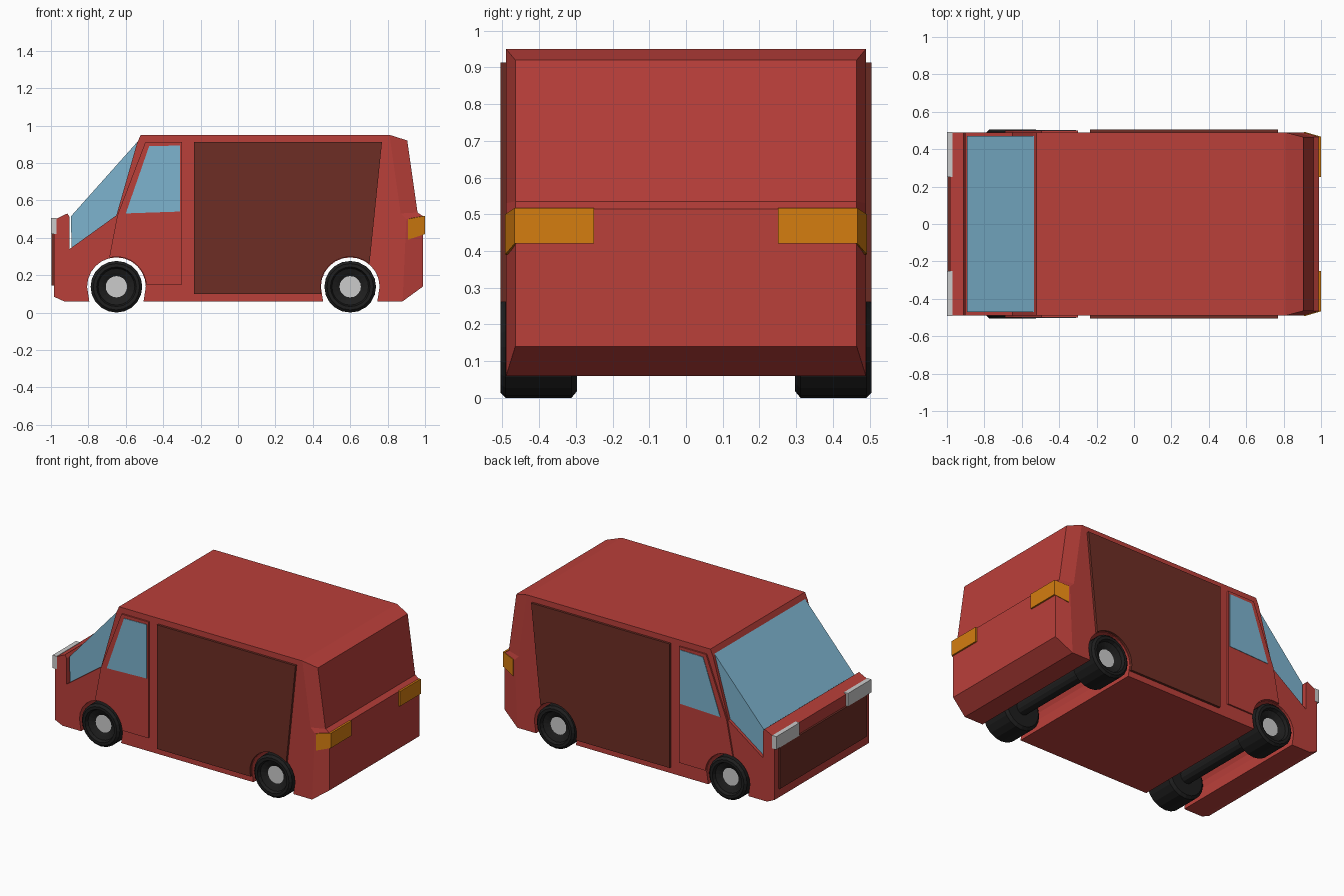
import bpy, bmesh, math

if "Cube" in bpy.data.objects:
    bpy.data.objects.remove(bpy.data.objects["Cube"])


def material(name, r, g, b):
    m = bpy.data.materials.new(name)
    m.diffuse_color = (r, g, b, 1)
    m.use_nodes = True
    m.node_tree.nodes["Principled BSDF"].inputs["Base Color"].default_value = m.diffuse_color
    return m


RED = material("red paint", 0.49, 0.05, 0.042)
BROWN = material("dark brown", 0.155, 0.027, 0.018)
GLASS = material("blue glass", 0.205, 0.456, 0.624)
ORANGE = material("orange", 0.66, 0.205, 0.005)
BLACK = material("black rubber", 0.013, 0.013, 0.013)
GREY = material("light grey", 0.6, 0.6, 0.6)


def finish(name, bm, *mats):
    bmesh.ops.recalc_face_normals(bm, faces=bm.faces)
    me = bpy.data.meshes.new(name)
    bm.to_mesh(me)
    bm.free()
    for m in mats:
        me.materials.append(m)
    ob = bpy.data.objects.new(name, me)
    bpy.context.collection.objects.link(ob)
    return ob


def loft(bm, a, b, caps=True):
    """Join two matching loops of points into a closed solid."""
    va = [bm.verts.new(p) for p in a]
    vb = [bm.verts.new(p) for p in b]
    n = len(va)
    for i in range(n):
        j = (i + 1) % n
        bm.faces.new((va[i], va[j], vb[j], vb[i]))
    if caps:
        bm.faces.new(va)
        bm.faces.new(vb[::-1])


def prism(name, profile, y0, y1, mat):
    """Extrude an x/z profile from y0 to y1."""
    bm = bmesh.new()
    loft(bm, [(x, y0, z) for x, z in profile], [(x, y1, z) for x, z in profile])
    return finish(name, bm, mat)


def box(name, x0, x1, y0, y1, z0, z1, mat):
    return prism(name, [(x0, z0), (x1, z0), (x1, z1), (x0, z1)], y0, y1, mat)


def arch(cx, r, a0, a1, n=12):
    """Points of a wheel arch from angle a0 to a1 in degrees."""
    angles = [math.radians(a0 + (a1 - a0) * i / n) for i in range(n + 1)]
    return [(cx + r * math.cos(t), WZ + r * math.sin(t)) for t in angles]


WX, WZ, R = (-0.65, 0.6), 0.138, 0.138     # wheel centres and radius

# Body shell: side profile with see-through wheel arches
front = [(0.81, 0.95), (-0.52, 0.95), (-0.54, 0.905), (-0.65, 0.52), (-0.9, 0.34),
         (-0.9, 0.51), (-0.912, 0.53), (-0.985, 0.495), (-0.985, 0.085), (-0.93, 0.06)]
for cx in WX:
    front += [(cx - 0.145, 0.06)] + arch(cx, 0.157, 180, 0) + [(cx + 0.145, 0.06)]
rear = [(0.88, 0.06), (0.9, 0.5), (0.87, 0.53)]
profile = front + rear
# Tapered tail: inset points further back
tail = [(0.905, 0.92), (0.99, 0.14), (0.99, 0.515), (0.96, 0.535)]

bm = bmesh.new()
sides, tails = [], []
for s in (1, -1):
    sides.append([bm.verts.new((x, s * 0.49, z)) for x, z in profile])
    tails.append([bm.verts.new((x, s * 0.465, z)) for x, z in tail])
    bm.faces.new(sides[-1])
n = len(front)
for i in range(n):                          # roof, front and underside strip
    bm.faces.new((sides[0][i], sides[0][i + 1], sides[1][i + 1], sides[1][i]))
rims = [[v[0]] + v[n:] for v in sides]
for rim, cap in zip(rims, tails):           # slanted rear corners
    for i in (1, 2, 3):
        j = (i + 1) % 4
        bm.faces.new((rim[i], rim[j], cap[j], cap[i]))
for i in (1, 2, 3):                         # rear faces
    j = (i + 1) % 4
    bm.faces.new((tails[0][i], tails[0][j], tails[1][j], tails[1][i]))
for i in (0, 1):                            # roof and bottom bevels
    bm.faces.new((rims[0][i], rims[1][i], tails[1][i], tails[0][i]))
finish("body", bm, RED)

# Wrap-around windscreen
prism("windscreen", [(-0.527, 0.925), (-0.64, 0.52), (-0.89, 0.335), (-0.893, 0.515)],
      -0.47, 0.47, GLASS)

# Front grille
box("grille", -0.997, -0.98, -0.45, 0.45, 0.145, 0.42, BROWN)

door = (arch(-0.65, 0.16, 104, 4) +
        [(-0.3, 0.15), (-0.3, 0.912), (-0.495, 0.912), (-0.645, 0.52)])
window = [(-0.6, 0.53), (-0.475, 0.89), (-0.31, 0.893), (-0.31, 0.54)]
panel = (arch(0.6, 0.16, 194, 50) +
         [(0.77, 0.913), (-0.235, 0.913), (-0.235, 0.1)])

# Lathe section of a wheel: distance out along y, radius
section = [(0.465, 0.057), (0.475, 0.075), (0.485, 0.098), (0.505, 0.106), (0.505, 0.124),
           (0.492, R), (0.312, R), (0.297, 0.12)]
SEG = 20

for s, side in ((1, "left"), (-1, "right")):
    # Door, door window and cargo panel
    prism(side + "_door", door, s * 0.48, s * 0.5, RED)
    prism(side + "_door_window", window, s * 0.495, s * 0.503, GLASS)
    prism(side + "_side_panel", panel, s * 0.48, s * 0.505, BROWN)

    # Headlight
    box(side + "_headlight", -1.0, -0.97, s * 0.25, s * 0.492, 0.42, 0.505, GREY)

    # Tail light wrapping the rear corner, dropping toward the side
    plan = [(1.0, 0.25), (1.0, 0.467), (0.91, 0.493), (0.91, 0.478), (0.975, 0.455), (0.975, 0.25)]
    bm = bmesh.new()
    loft(bm, [(x, s * y, 0.42 if x > 0.95 else 0.39) for x, y in plan],
         [(x, s * y, 0.517 if x > 0.95 else 0.5) for x, y in plan])
    finish(side + "_tail_light", bm, ORANGE)

    # Wheels with a recessed grey hub
    for cx, end in zip(WX, ("front", "rear")):
        bm = bmesh.new()
        rings = []
        for y, r in section:
            rings.append([bm.verts.new((cx + r * math.cos(2 * math.pi * k / SEG), s * y,
                                        WZ + r * math.sin(2 * math.pi * k / SEG)))
                          for k in range(SEG)])
        for a, b in zip(rings, rings[1:]):
            for k in range(SEG):
                m = (k + 1) % SEG
                bm.faces.new((a[k], a[m], b[m], b[k]))
        bm.faces.new(rings[0]).material_index = 1
        bm.faces.new(rings[-1])
        finish(side + "_" + end + "_wheel", bm, BLACK, GREY)

# Axles
for cx, end in zip(WX, ("front", "rear")):
    ring = [(cx + 0.045 * math.cos(t * math.pi / 6), WZ + 0.045 * math.sin(t * math.pi / 6))
            for t in range(12)]
    prism(end + "_axle", ring, -0.3, 0.3, BLACK)
